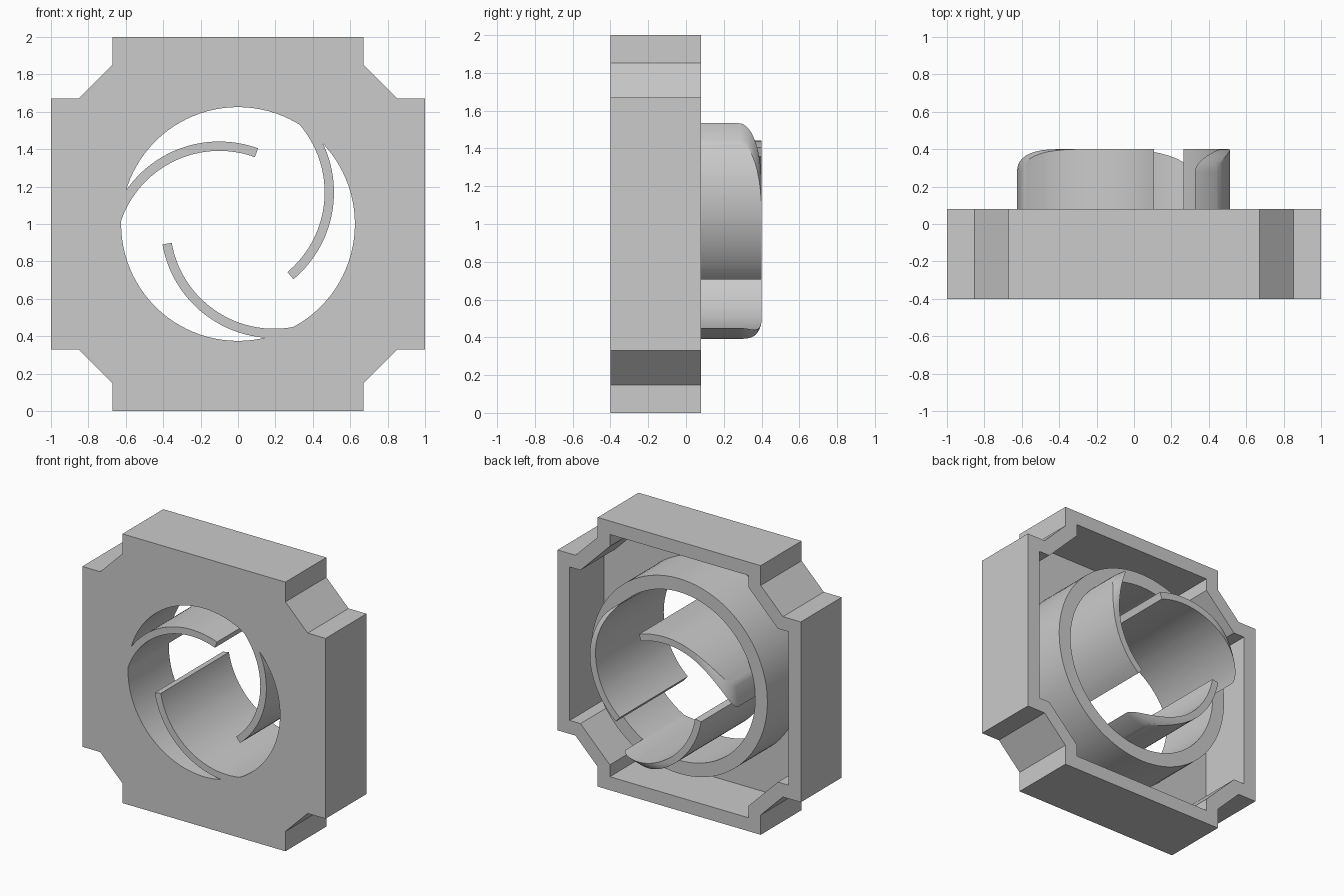
import bpy, bmesh
from math import cos, sin, pi, radians, tau

if "Cube" in bpy.data.objects:
    bpy.data.objects.remove(bpy.data.objects["Cube"])

FRONT, FLOOR, RIM, TIP = -0.40, -0.32, 0.08, 0.40
HOLE, TUBE, WALL = 0.625, 0.725, 0.10
SEGS = 96

grey = bpy.data.materials.new("light grey")
grey.use_nodes = True
colour = (0.595, 0.595, 0.595, 1)
grey.diffuse_color = colour
grey.node_tree.nodes["Principled BSDF"].inputs["Base Color"].default_value = colour


def finish(bm, name):
    """Turn a bmesh into an object centred at mid height."""
    bmesh.ops.recalc_face_normals(bm, faces=bm.faces)
    mesh = bpy.data.meshes.new(name)
    bm.to_mesh(mesh)
    bm.free()
    mesh.materials.append(grey)
    ob = bpy.data.objects.new(name, mesh)
    ob.location.z = 1
    bpy.context.collection.objects.link(ob)
    return ob


def smooth(ob):
    bpy.ops.object.select_all(action="DESELECT")
    ob.select_set(True)
    bpy.context.view_layer.objects.active = ob
    bpy.ops.object.shade_smooth_by_angle(angle=radians(30))


def circle(r):
    return [(r * cos(tau * i / SEGS), r * sin(tau * i / SEGS)) for i in range(SEGS)]


def notched_square(inset):
    """Square outline with stepped, chamfered corners, moved in by inset."""
    side, step = 1 - inset, 0.67 - inset
    bend = 0.853 - inset * 0.414
    quarter = [(side, step), (bend, step), (step, bend), (step, side)]
    points = []
    for _ in range(4):
        points += quarter
        quarter = [(-z, x) for x, z in quarter]
    return points


# Housing: front plate, outer walls, pocket and central tube in one shell
bm = bmesh.new()


def loop(points, y):
    return [bm.verts.new((x, y, z)) for x, z in points]


def bridge(a, b):
    """Join two loops of equal length with quads."""
    for i in range(len(a)):
        bm.faces.new((a[i - 1], a[i], b[i], b[i - 1]))


def fill(a, b):
    """Fill the flat area between an outline and a hole."""
    edges = [bm.edges.new((vs[i - 1], vs[i])) for vs in (a, b) for i in range(len(vs))]
    bmesh.ops.triangle_fill(bm, edges=edges, use_beauty=True)


outer, inner = notched_square(0), notched_square(WALL)
outer_front, outer_rim = loop(outer, FRONT), loop(outer, RIM)
inner_rim, inner_floor = loop(inner, RIM), loop(inner, FLOOR)
tube_floor, tube_rim = loop(circle(TUBE), FLOOR), loop(circle(TUBE), RIM)
hole_rim, hole_front = loop(circle(HOLE), RIM), loop(circle(HOLE), FRONT)
fill(outer_front, hole_front)
fill(inner_floor, tube_floor)
for a, b in ((outer_front, outer_rim), (outer_rim, inner_rim),
             (inner_rim, inner_floor), (tube_floor, tube_rim),
             (tube_rim, hole_rim), (hole_rim, hole_front)):
    bridge(a, b)
smooth(finish(bm, "housing"))

# Trimming body: a cylinder with a rounded rear edge
FILLET, LIMIT = 0.12, HOLE + 0.001
bm = bmesh.new()
profile = [(0, FRONT), (LIMIT, FRONT)]
for i in range(11):
    a = i * pi / 20
    profile.append((LIMIT - FILLET + FILLET * cos(a), TIP - FILLET + FILLET * sin(a)))
profile.append((0, TIP))
vs = [bm.verts.new((r, y, 0)) for r, y in profile]
edges = [bm.edges.new(pair) for pair in zip(vs, vs[1:])]
bmesh.ops.spin(bm, geom=vs + edges, cent=(0, 0, 0), axis=(0, 1, 0),
               angle=tau, steps=SEGS, use_duplicate=False)
bmesh.ops.remove_doubles(bm, verts=bm.verts, dist=0.0001)
trimmer = finish(bm, "blade_trimmer")
trimmer.hide_render = True

# Curved blade: an arc-shaped strip, trimmed to the rounded cylinder
CX, CZ, R_IN, R_OUT = -0.10, -0.165, 0.556, 0.606
angles = [radians(70 + 105 * i / 40) for i in range(41)]
bm = bmesh.new()
rows = []
for a in angles:
    rows.append([bm.verts.new((CX + r * cos(a), y, CZ + r * sin(a)))
                 for r, y in ((R_IN, FRONT - 0.0005), (R_OUT, FRONT - 0.0005),
                              (R_OUT, TIP + 0.01), (R_IN, TIP + 0.01))])
for p, q in zip(rows, rows[1:]):
    for k in range(4):
        bm.faces.new((p[k - 1], p[k], q[k], q[k - 1]))
bm.faces.new(rows[0])
bm.faces.new(rows[-1])
blade = finish(bm, "blade_1")
trim = blade.modifiers.new("trim", "BOOLEAN")
trim.operation = "INTERSECT"
trim.solver = "EXACT"
trim.object = trimmer
bpy.context.view_layer.objects.active = blade
bpy.ops.object.modifier_apply(modifier="trim")
bpy.data.objects.remove(trimmer)
smooth(blade)

# Two more blades, spaced evenly around the axis
for i in (1, 2):
    copy = blade.copy()
    copy.name = f"blade_{i + 1}"
    copy.rotation_euler.y = i * tau / 3
    bpy.context.collection.objects.link(copy)
